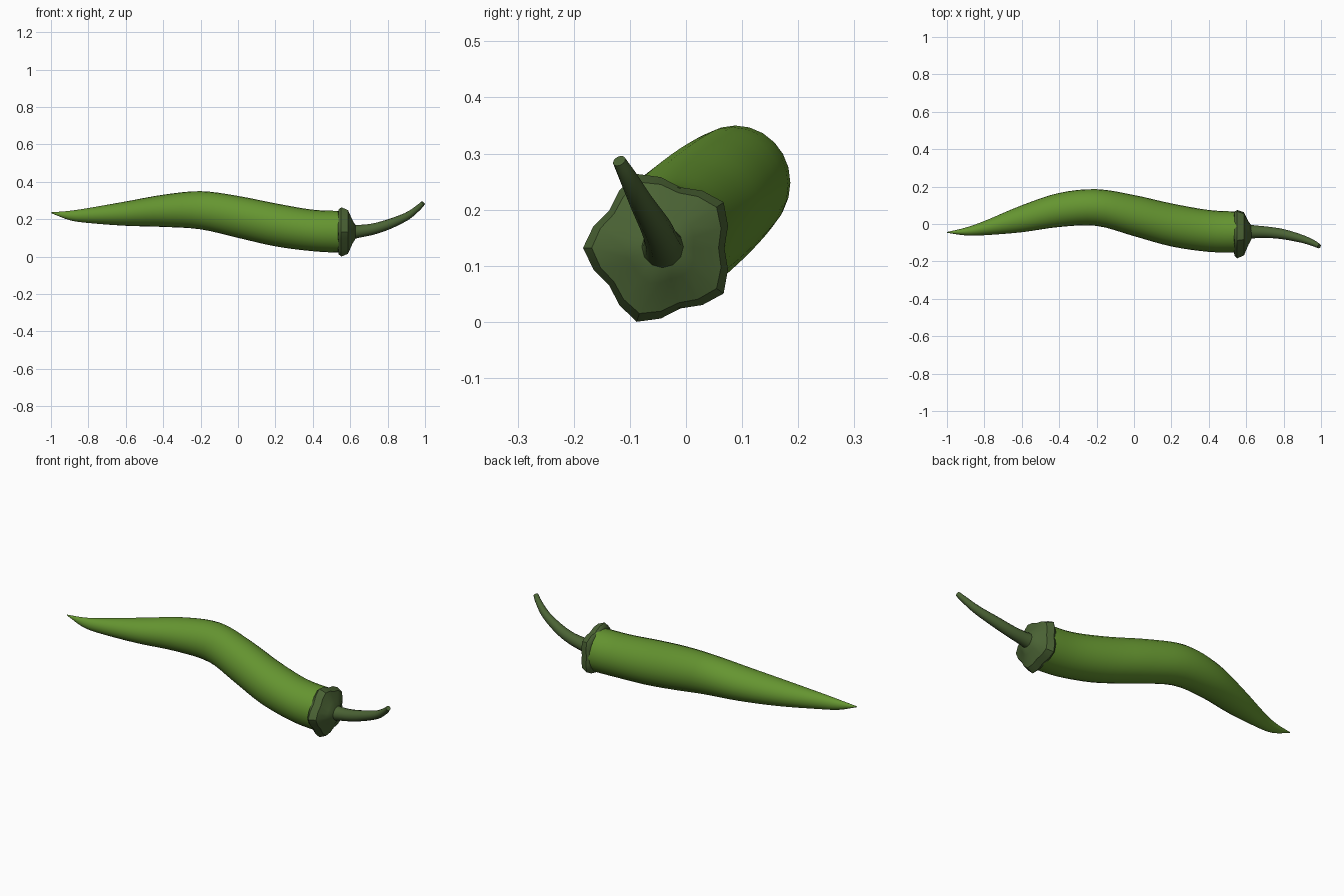
import bpy, bmesh, math
from mathutils import Vector

if "Cube" in bpy.data.objects:
    bpy.data.objects.remove(bpy.data.objects["Cube"])


def material(name, rgb):
    m = bpy.data.materials.new(name)
    m.diffuse_color = (*rgb, 1)
    m.use_nodes = True
    m.node_tree.nodes["Principled BSDF"].inputs["Base Color"].default_value = m.diffuse_color
    return m


body_green = material("bright green", (0.13, 0.30, 0.03))
cap_green = material("dark green", (0.07, 0.125, 0.035))


def smooth_path(stations, steps):
    """Catmull-Rom interpolation through rows of numbers."""
    rows = [Vector(s) for s in stations]
    rows = [2 * rows[0] - rows[1]] + rows + [2 * rows[-1] - rows[-2]]
    out = []
    for a, b, c, d in zip(rows, rows[1:], rows[2:], rows[3:]):
        for i in range(steps):
            t = i / steps
            out.append(b + 0.5 * t * (c - a + t * (2 * a - 5 * b + 4 * c - d
                                                   + t * (3 * (b - c) + d - a))))
    return out + [rows[-2]]


def loft(name, rings, mat, angle):
    """Skin closed rings of points into a capped tube."""
    bm = bmesh.new()
    loops = [[bm.verts.new(p) for p in ring] for ring in rings]
    n = len(loops[0])
    for a, b in zip(loops, loops[1:]):
        for i in range(n):
            j = (i + 1) % n
            bm.faces.new((a[i], a[j], b[j], b[i]))
    bm.faces.new(loops[0][::-1])
    bm.faces.new(loops[-1])
    bmesh.ops.recalc_face_normals(bm, faces=bm.faces[:])
    me = bpy.data.meshes.new(name)
    bm.to_mesh(me)
    bm.free()
    me.materials.append(mat)
    ob = bpy.data.objects.new(name, me)
    bpy.context.collection.objects.link(ob)
    bpy.ops.object.select_all(action='DESELECT')
    ob.select_set(True)
    bpy.context.view_layer.objects.active = ob
    bpy.ops.object.shade_smooth_by_angle(angle=math.radians(angle))
    return ob


def angles(n):
    return [math.tau * i / n for i in range(n)]


# Pepper body: x, centre y, centre z, y radius, z radius
body = [(-1.0, -0.045, 0.235, 0.002, 0.002),
        (-0.9, -0.040, 0.220, 0.021, 0.025),
        (-0.8, -0.022, 0.220, 0.038, 0.040),
        (-0.6, 0.028, 0.230, 0.072, 0.065),
        (-0.4, 0.075, 0.245, 0.091, 0.086),
        (-0.2, 0.088, 0.248, 0.098, 0.102),
        (0.0, 0.045, 0.2125, 0.110, 0.112),
        (0.2, -0.005, 0.170, 0.115, 0.115),
        (0.4, -0.037, 0.140, 0.112, 0.111),
        (0.56, -0.043, 0.132, 0.109, 0.112)]
loft("pepper_body",
     [[(x, y + ry * math.cos(a), z + rz * math.sin(a)) for a in angles(24)]
      for x, y, z, ry, rz in smooth_path(body, 4)], body_green, 50)

# Five-lobed cap: x, radius, lobe depth
cap = [(0.535, 0.106, 0.004), (0.538, 0.117, 0.008), (0.552, 0.126, 0.0125),
       (0.588, 0.113, 0.010), (0.612, 0.062, 0.004), (0.628, 0.037, 0.0)]
loft("calyx_cap",
     [[(x, -0.045 + r * math.cos(a), 0.132 + r * math.sin(a))
       for a in angles(20)
       for r in [radius + lobe * math.cos(5 * (a - math.radians(36)))]]
      for x, radius, lobe in cap], cap_green, 40)

# Curved stem: x, y, z, radius, with rings square to the path
stem = smooth_path([(0.61, -0.042, 0.133, 0.040), (0.65, -0.042, 0.136, 0.034),
                    (0.72, -0.045, 0.147, 0.030), (0.80, -0.055, 0.171, 0.027),
                    (0.90, -0.080, 0.214, 0.021), (0.96, -0.103, 0.258, 0.016),
                    (0.99, -0.119, 0.287, 0.012)], 3)
rings = []
for i, s in enumerate(stem):
    tangent = (stem[min(i + 1, len(stem) - 1)] - stem[max(i - 1, 0)]).to_3d().normalized()
    side = Vector((0, 0, 1)).cross(tangent).normalized()
    up = tangent.cross(side)
    rings.append([s.to_3d() + s[3] * (side * math.cos(a) + up * math.sin(a))
                  for a in angles(12)])
loft("stem", rings, cap_green, 50)
